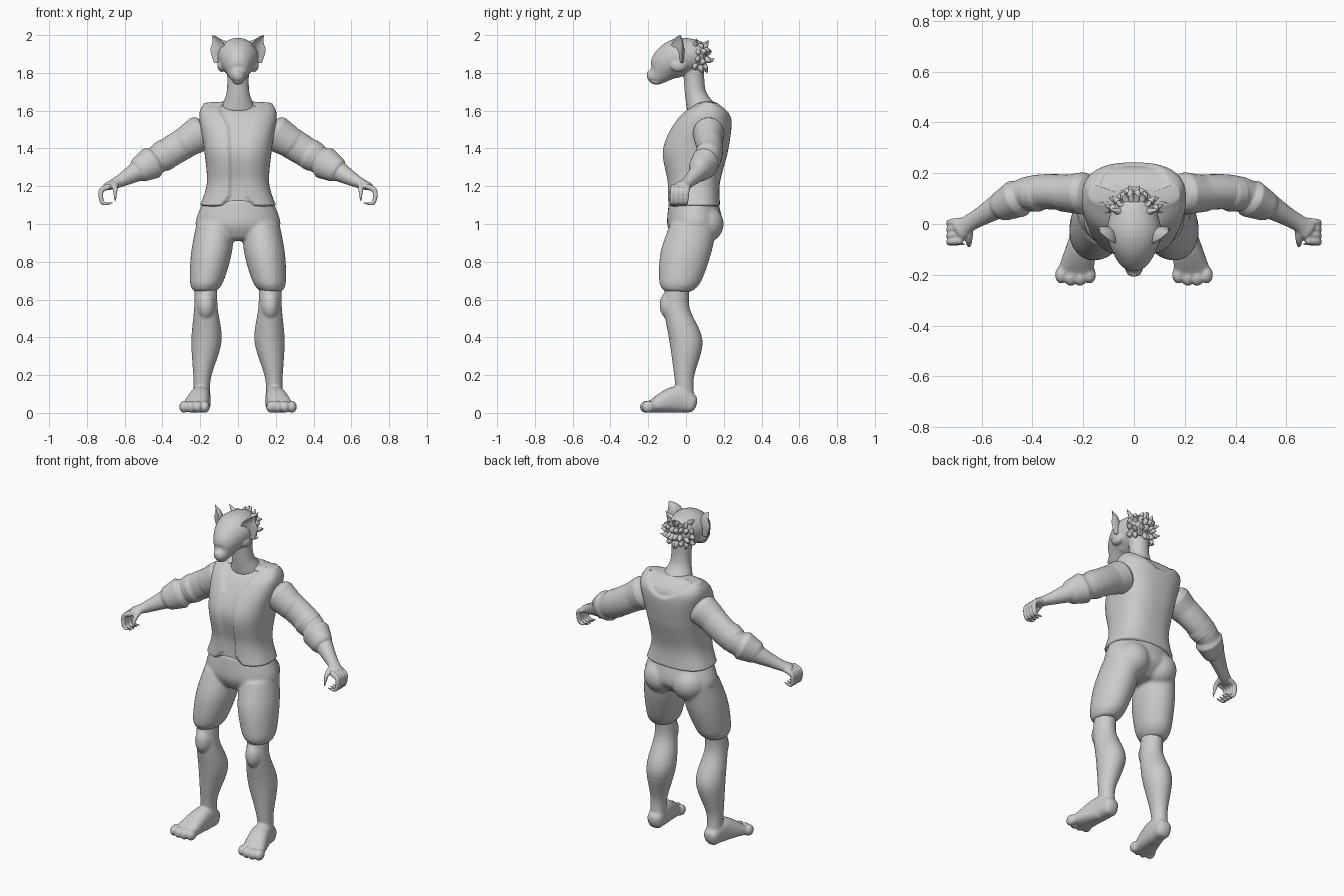
import bpy, bmesh, math, random
from mathutils import Vector

cube = bpy.data.objects.get("Cube")
if cube:
    bpy.data.objects.remove(cube)

random.seed(4)
SIDEWAYS, FORWARD = Vector((1, 0, 0)), Vector((0, 1, 0))

clay = bpy.data.materials.new("clay grey")
clay.use_nodes = True
clay.diffuse_color = (0.6, 0.6, 0.6, 1)
clay.node_tree.nodes["Principled BSDF"].inputs["Base Color"].default_value = clay.diffuse_color


def spline(rows, steps):
    """Smooth curve through every row of numbers."""
    curve = []
    last = len(rows) - 1
    for i in range(last):
        near = [rows[max(0, min(last, i + k))] for k in (-1, 0, 1, 2)]
        for s in range(steps):
            t = s / steps
            curve.append([b + t / 2 * (c - a + t * (2*a - 5*b + 4*c - d + t * (3*(b - c) + d - a)))
                          for a, b, c, d in zip(*near)])
    return curve + [list(rows[-1])]


def dome(end, inner, height):
    """Rings that shrink past an open end to round it off."""
    away = (Vector(end[:3]) - Vector(inner[:3])).normalized()
    rings = []
    for turn in (.5, 1, 1.4):
        spot = Vector(end[:3]) + away * height * min(end[3:]) * math.sin(turn)
        rings.append([*spot, end[3] * math.cos(turn), end[4] * math.cos(turn)])
    return rings


def tube(bm, path, widths, depth=1.0, across=None, ends=.6, segs=32, steps=6, power=2, cup=0):
    """Rounded tube along a path; level rings if across is None; off-centre parts are mirrored."""
    depths = depth if isinstance(depth, list) else [w * depth for w in widths]
    rows = spline([(*p, w, d) for p, w, d in zip(path, widths, depths)], steps)
    rows = dome(rows[0], rows[1], ends)[::-1] + rows + dome(rows[-1], rows[-2], ends)
    for side in (1, -1) if path[0][0] else (1,):
        rings = []
        for i, (x, y, z, wide, deep) in enumerate(rows):
            u, v = SIDEWAYS, FORWARD
            if across:
                t = Vector(rows[min(i + 1, len(rows) - 1)][:3]) - Vector(rows[max(i - 1, 0)][:3])
                t.normalize()
                u = (across - t * across.dot(t)).normalized()
                v = t.cross(u)
            ring = []
            for k in range(segs):
                c, s = math.cos(math.tau * k / segs), math.sin(math.tau * k / segs)
                du = math.copysign(abs(c) ** (2 / power), c) * wide
                dv = math.copysign(abs(s) ** (2 / power), s) * deep
                p = Vector((x, y, z)) + u * du + v * (dv - cup * c * c * wide)
                ring.append(bm.verts.new((p.x * side, p.y, p.z)))
            rings.append(ring)
        for low, high in zip(rings, rings[1:]):
            for k in range(segs):
                n = (k + 1) % segs
                bm.faces.new((low[k], low[n], high[n], high[k]))
        bm.faces.new(rings[0])
        bm.faces.new(rings[-1])


def blob(bm, centre, size):
    """Ellipsoid, mirrored when it is off the centre line."""
    for side in (1, -1) if centre[0] else (1,):
        made = bmesh.ops.create_uvsphere(bm, u_segments=24, v_segments=14, radius=1)
        for v in made["verts"]:
            v.co = [c + s * q for c, s, q in zip(centre, size, v.co)]
            v.co.x *= side


def finish(name, bm, voxel=0, smooth=0):
    """Make the object, fuse its shapes and soften the joins."""
    bmesh.ops.recalc_face_normals(bm, faces=bm.faces)
    mesh = bpy.data.meshes.new(name)
    bm.to_mesh(mesh)
    bm.free()
    mesh.materials.append(clay)
    mesh.shade_smooth()
    ob = bpy.data.objects.new(name, mesh)
    bpy.context.collection.objects.link(ob)
    if voxel:
        fuse = ob.modifiers.new("fuse", "REMESH")
        fuse.mode, fuse.voxel_size, fuse.use_smooth_shade = "VOXEL", voxel, True
    if smooth:
        soften = ob.modifiers.new("soften", "SMOOTH")
        soften.factor, soften.iterations = .5, smooth


# Vest, with the open front and scooped neck sunk in to the shirt
bm = bmesh.new()
tube(bm, [(0, .04, 1.1), (0, .04, 1.22), (0, .05, 1.4), (0, .1, 1.57), (0, .12, 1.64)],
     widths=[.2, .165, .18, .205, .18], depth=[.14, .14, .175, .14, .06],
     ends=.15, segs=128, steps=20, power=2.6)
for v in bm.verts:
    x, y, z = abs(v.co.x), v.co.y, v.co.z
    opening = .045 + max(0, z - 1.5) / 2 + 9 * max(0, 1.17 - z) ** 2
    if y < .04 and x < opening:
        v.co.y += .016
    elif y > .1 and z > 1.55 + 5 * x * x:
        v.co.y -= .014
finish("vest", bm, smooth=3)

# Trousers: hips, seat and two baggy legs with gathered cuffs
bm = bmesh.new()
tube(bm, [(0, .04, 1.12), (0, .045, 1), (0, .03, .93)],
     widths=[.185, .225, .16], depth=[.13, .145, .1], ends=.2)
tube(bm, [(.12, .04, 1), (.14, 0, .85), (.165, -.03, .7), (.175, -.04, .65)],
     widths=[.1, .108, .09, .065], depth=1.25, ends=.2)
blob(bm, centre=(.095, .1, 1), size=(.1, .1, .1))
blob(bm, centre=(.165, -.03, .7), size=(.088, .11, .04))
finish("trousers", bm, voxel=.008, smooth=8)

# Lower legs with kneecaps, and feet with rounded toes
bm = bmesh.new()
tube(bm, [(.17, -.04, .7), (.17, -.05, .56), (.167, 0, .38), (.19, -.01, .18), (.19, 0, .05)],
     widths=[.06, .062, .08, .046, .045], depth=1.1)
blob(bm, centre=(.17, -.08, .57), size=(.05, .06, .08))
tube(bm, [(.19, .03, .05), (.2, -.06, .07), (.23, -.19, .03)],
     widths=[.045, .055, .07], depth=[.05, .07, .03], across=SIDEWAYS, power=2.5)
for k in range(4):
    blob(bm, centre=(.175 + k * .037, -.2 - .01 * (k in (1, 2)), .032), size=(.025, .035, .032))
finish("legs_and_feet", bm, voxel=.007, smooth=4)

# Arms: a tapering core wrapped in muscles
bm = bmesh.new()
shoulder, elbow = Vector((.2, .12, 1.48)), Vector((.42, .12, 1.345))
wrist, knuckles = Vector((.62, .02, 1.23)), Vector((.69, -.025, 1.2))


def muscle(a, b, start, stop, widths):
    tube(bm, [a.lerp(b, start), a.lerp(b, stop)], widths, depth=1.15, across=FORWARD)


tube(bm, [shoulder, elbow, wrist, knuckles], widths=[.07, .066, .035, .04],
     depth=[.085, .075, .034, .022], across=FORWARD)
muscle(shoulder, elbow, 0, .4, widths=[.084, .07])
muscle(shoulder, elbow, .8, .95, widths=[.072, .07])
muscle(elbow, wrist, .2, .5, widths=[.076, .06])

# Curled, tapering fingers and thumb
for k in range(4):
    curl = [math.radians(100 - turn) for turn in (0, 70, 150, 230)]
    tube(bm, [(.69 + .04 * math.cos(a), .01 - .025 * k - .005 * i, 1.15 + .05 * math.sin(a))
              for i, a in enumerate(curl)],
         widths=[.016, .014, .011, .004], across=FORWARD, segs=12)
tube(bm, [(.65, -.02, 1.21), (.65, -.07, 1.18), (.65, -.09, 1.12)],
     widths=[.018, .013, .004], across=SIDEWAYS, segs=12)
finish("arms_and_hands", bm, voxel=.005, smooth=3)

# Neck, skull and tapered muzzle
bm = bmesh.new()
tube(bm, [(0, .1, 1.6), (0, .05, 1.7), (0, .04, 1.85)], widths=[.1, .06, .06], depth=.95)
tube(bm, [(0, .06, 1.89), (0, -.03, 1.885), (0, -.1, 1.845), (0, -.15, 1.795), (0, -.19, 1.78)],
     widths=[.088, .108, .085, .05, .03], depth=[.085, .1, .092, .058, .028], across=SIDEWAYS)
for name, centre, size in (("brow", (.05, -.105, 1.89), (.036, .02, .013)),
                           ("eyelid", (.05, -.115, 1.845), (.024, .016, .01)),
                           ("cheek", (.085, -.04, 1.84), (.025, .045, .035)),
                           ("nose", (0, -.195, 1.797), (.02, .014, .013)),
                           ("chin", (0, -.155, 1.752), (.028, .035, .014))):
    blob(bm, centre, size)
finish("head_and_neck", bm, voxel=.006, smooth=4)

# Cupped pointed ears
bm = bmesh.new()
tube(bm, [(.085, -.03, 1.86), (.092, -.03, 1.92), (.105, -.03, 1.965), (.134, -.03, 2)],
     widths=[.04, .05, .037, .004], depth=.3, across=Vector((.8, .6, 0)), cup=.45)
finish("ears", bm)

# Swept tufts of hair round the back of the head
bm = bmesh.new()
skull = Vector((0, .03, 1.885))
for lift in (-.65, -.2, .3, .7):
    for k in range(4):
        turn = .15 + k * .36 + random.uniform(-.1, .1)
        rise = lift + random.uniform(-.1, .1)
        out = Vector((math.sin(turn) * math.cos(rise), math.cos(turn) * math.cos(rise), math.sin(rise)))
        root = skull + out * .08
        bend = Vector((random.uniform(-1, 1), 0, random.uniform(-1, 1))) * .015
        tube(bm, [root, root + out * .02, root + out * random.uniform(.03, .045) + bend],
             widths=[.021, .015, .002], depth=.8, across=Vector((.3, .2, 1)), segs=10)
finish("hair_tufts", bm)
